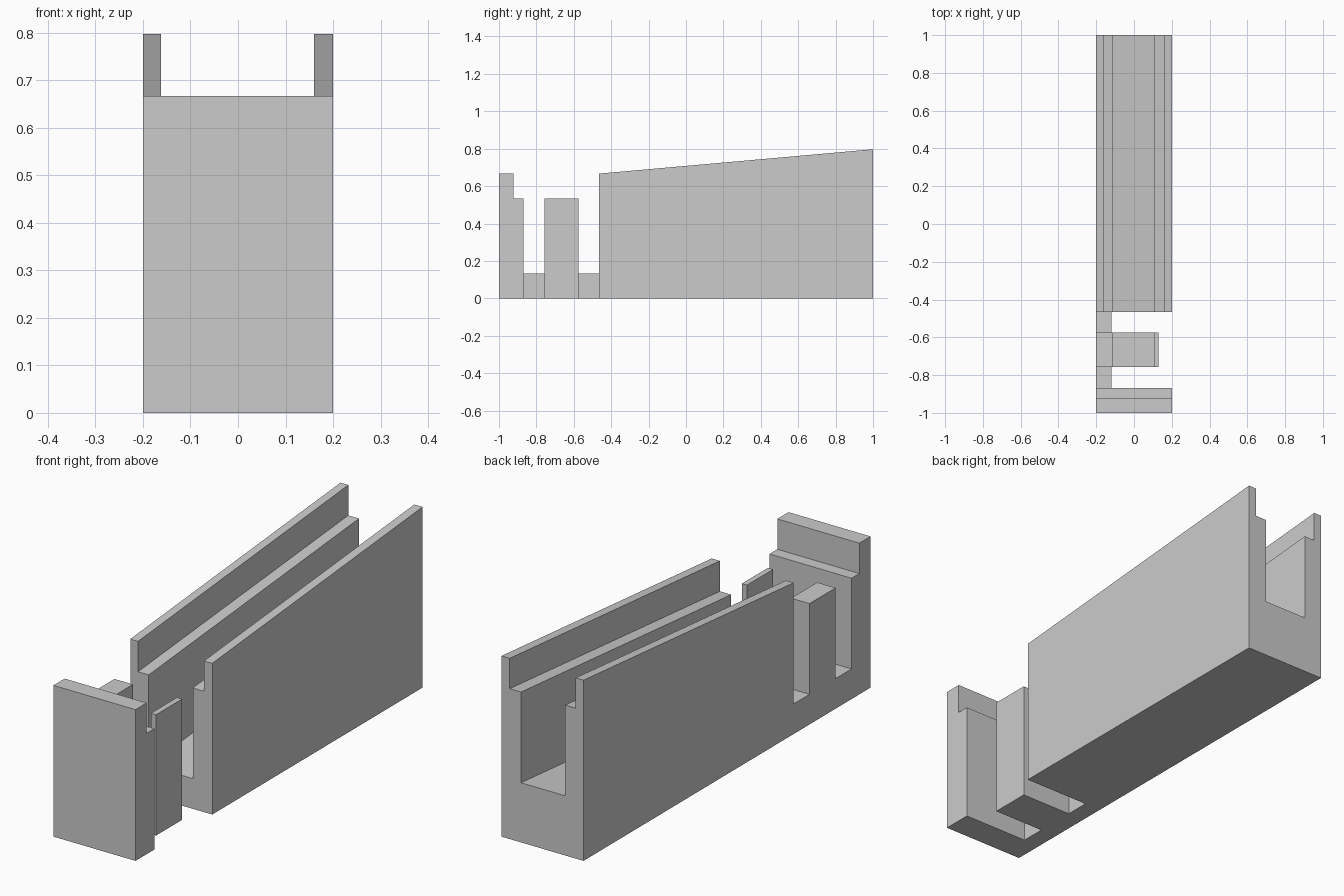
import bpy
import bmesh

if "Cube" in bpy.data.objects:
    bpy.data.objects.remove(bpy.data.objects["Cube"], do_unlink=True)

grey = bpy.data.materials.new("plain_grey")
grey.use_nodes = True
grey.diffuse_color = (0.6, 0.6, 0.6, 1)
grey.node_tree.nodes["Principled BSDF"].inputs["Base Color"].default_value = (0.6, 0.6, 0.6, 1)

LEFT, RIGHT = -0.2, 0.2          # outer sides
WALL_L, WALL_R = -0.11, 0.105    # channel sides
FLOOR, LEDGE, TOP = 0.133, 0.533, 0.667
RISE = 0.13                      # height gained towards the back


def extrude(name, points, offset):
    """Extrude a closed profile of 3D points along an offset."""
    bm = bmesh.new()
    face = bm.faces.new([bm.verts.new(p) for p in points])
    grown = bmesh.ops.extrude_face_region(bm, geom=[face], use_keep_orig=True)
    moved = [v for v in grown["geom"] if isinstance(v, bmesh.types.BMVert)]
    bmesh.ops.translate(bm, vec=offset, verts=moved)
    bmesh.ops.recalc_face_normals(bm, faces=bm.faces)
    mesh = bpy.data.meshes.new(name)
    bm.to_mesh(mesh)
    bm.free()
    mesh.materials.append(grey)
    obj = bpy.data.objects.new(name, mesh)
    bpy.context.collection.objects.link(obj)
    return obj


def along_y(name, profile, y0, y1, rise=0.0):
    """Extrude an (x, z) profile backwards; points above the base rise with it."""
    obj = extrude(name, [(x, y0, z) for x, z in profile], (0, y1 - y0, 0))
    for v in obj.data.vertices:
        if v.co.y > (y0 + y1) / 2 and v.co.z > 0.01:
            v.co.z += rise
    return obj


# Long sloping trough with stepped rims
along_y("main_trough", [
    (LEFT, 0), (RIGHT, 0), (RIGHT, TOP), (0.16, TOP), (0.16, LEDGE),
    (WALL_R, LEDGE), (WALL_R, FLOOR), (WALL_L, FLOOR), (WALL_L, LEDGE),
    (-0.162, LEDGE), (-0.162, TOP), (LEFT, TOP)], -0.465, 1.0, RISE)

# Short middle trough
along_y("middle_trough", [
    (LEFT, 0), (0.13, 0), (0.13, LEDGE), (WALL_R, LEDGE), (WALL_R, FLOOR),
    (WALL_L, FLOOR), (WALL_L, LEDGE), (LEFT, LEDGE)], -0.757, -0.575)

# Low strips joining the three blocks
for name, y0, y1 in (("front_link", -0.868, -0.757), ("rear_link", -0.575, -0.465)):
    along_y(name, [(LEFT, 0), (-0.12, 0), (-0.12, FLOOR), (LEFT, FLOOR)], y0, y1)

# Solid stepped end block
extrude("front_block", [(LEFT, y, z) for y, z in (
    (-1, 0), (-0.868, 0), (-0.868, LEDGE), (-0.922, LEDGE), (-0.922, TOP), (-1, TOP))],
    (RIGHT - LEFT, 0, 0))
